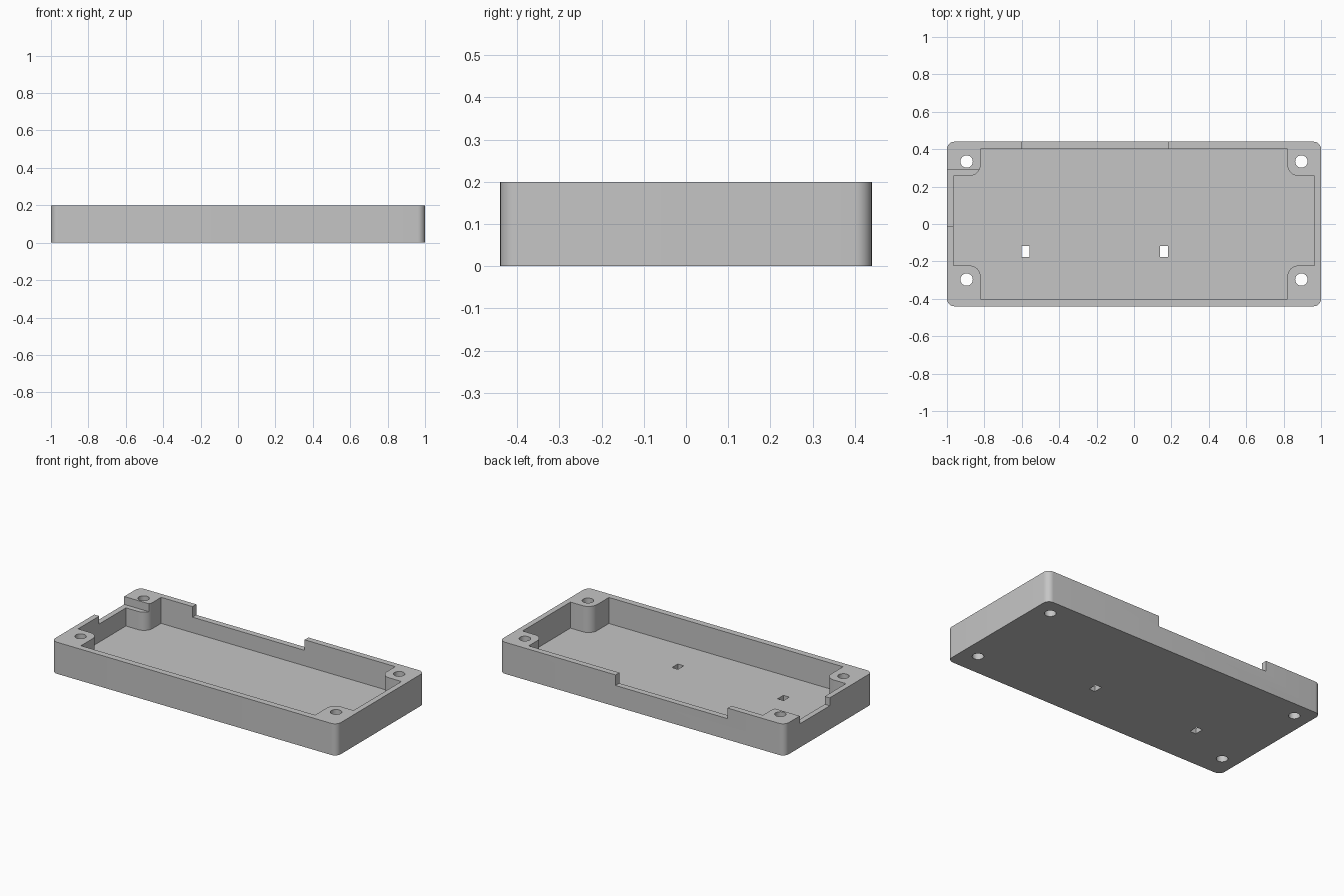
import bpy
import bmesh
import math
from mathutils import Vector

cube = bpy.data.objects.get("Cube")
if cube:
    bpy.data.objects.remove(cube, do_unlink=True)

HEIGHT, FLOOR = 0.2, 0.035

grey = bpy.data.materials.new("light grey plastic")
grey.use_nodes = True
grey.diffuse_color = (0.56, 0.56, 0.56, 1)
grey.node_tree.nodes["Principled BSDF"].inputs["Base Color"].default_value = grey.diffuse_color


def rounded(points, steps=10):
    """Round each right-angled corner (x, y, radius) of a closed outline."""
    out = []
    for i, (x, y, r) in enumerate(points):
        p = Vector((x, y))
        if r == 0:
            out.append(p)
            continue
        a = (Vector(points[i - 1][:2]) - p).normalized() * r
        b = (Vector(points[(i + 1) % len(points)][:2]) - p).normalized() * r
        for k in range(steps + 1):
            t = math.pi / 2 * k / steps
            out.append(p + a * (1 - math.sin(t)) + b * (1 - math.cos(t)))
    return out


def prism(name, outline, z0, z1):
    """Extrude a flat outline from z0 to z1."""
    bm = bmesh.new()
    face = bm.faces.new([bm.verts.new((x, y, z0)) for x, y in outline])
    top = bmesh.ops.extrude_face_region(bm, geom=[face])["geom"]
    bmesh.ops.translate(bm, vec=(0, 0, z1 - z0),
                        verts=[v for v in top if isinstance(v, bmesh.types.BMVert)])
    bmesh.ops.recalc_face_normals(bm, faces=bm.faces)
    mesh = bpy.data.meshes.new(name)
    bm.to_mesh(mesh)
    bm.free()
    mesh.materials.append(grey)
    obj = bpy.data.objects.new(name, mesh)
    bpy.context.collection.objects.link(obj)
    return obj


def box(x0, x1, y0, y1, r=0):
    return rounded([(x0, y0, r), (x1, y0, r), (x1, y1, r), (x0, y1, r)])


def circle(cx, cy, r, n=32):
    return [(cx + r * math.cos(math.tau * i / n), cy + r * math.sin(math.tau * i / n))
            for i in range(n)]


# Outer shell with rounded vertical edges
tray = prism("tray_case", box(-1, 1, -0.44, 0.44, 0.04), 0, HEIGHT)

# Cavity outline leaving a rounded screw post in each corner
right = [(0.82, -0.4, 0), (0.82, -0.222, 0.06), (0.965, -0.222, 0),
         (0.965, 0.257, 0), (0.82, 0.257, 0.06), (0.82, 0.402, 0)]
left = [(-x, y, r) for x, y, r in reversed(right)]
cutters = [prism("cavity_cutter", rounded(right + left), FLOOR, HEIGHT + 0.1)]

# Screw holes through the posts
for x in (-0.895, 0.895):
    for y in (-0.297, 0.334):
        cutters.append(prism("screw_hole_cutter", circle(x, y, 0.033), -0.1, HEIGHT + 0.1))

# Small slots in the floor
for x in (-0.58, 0.16):
    cutters.append(prism("floor_slot_cutter", box(x - 0.021, x + 0.021, -0.176, -0.118),
                         -0.1, 0.1))

# Notches in the back wall and the right wall
cutters.append(prism("back_notch_cutter", box(-0.6, 0.185, 0.38, 0.6), 0.133, HEIGHT + 0.1))
cutters.append(prism("side_notch_cutter", box(-1.2, -0.8, -0.01, 0.29), 0.15, HEIGHT + 0.1))

bpy.ops.object.select_all(action="DESELECT")
tray.select_set(True)
bpy.context.view_layer.objects.active = tray
for cutter in cutters:
    cut = tray.modifiers.new("cut", "BOOLEAN")
    cut.operation = "DIFFERENCE"
    cut.solver = "EXACT"
    cut.object = cutter
    bpy.ops.object.modifier_apply(modifier=cut.name)
    bpy.data.objects.remove(cutter, do_unlink=True)

bpy.ops.object.shade_smooth_by_angle(angle=math.radians(30))
